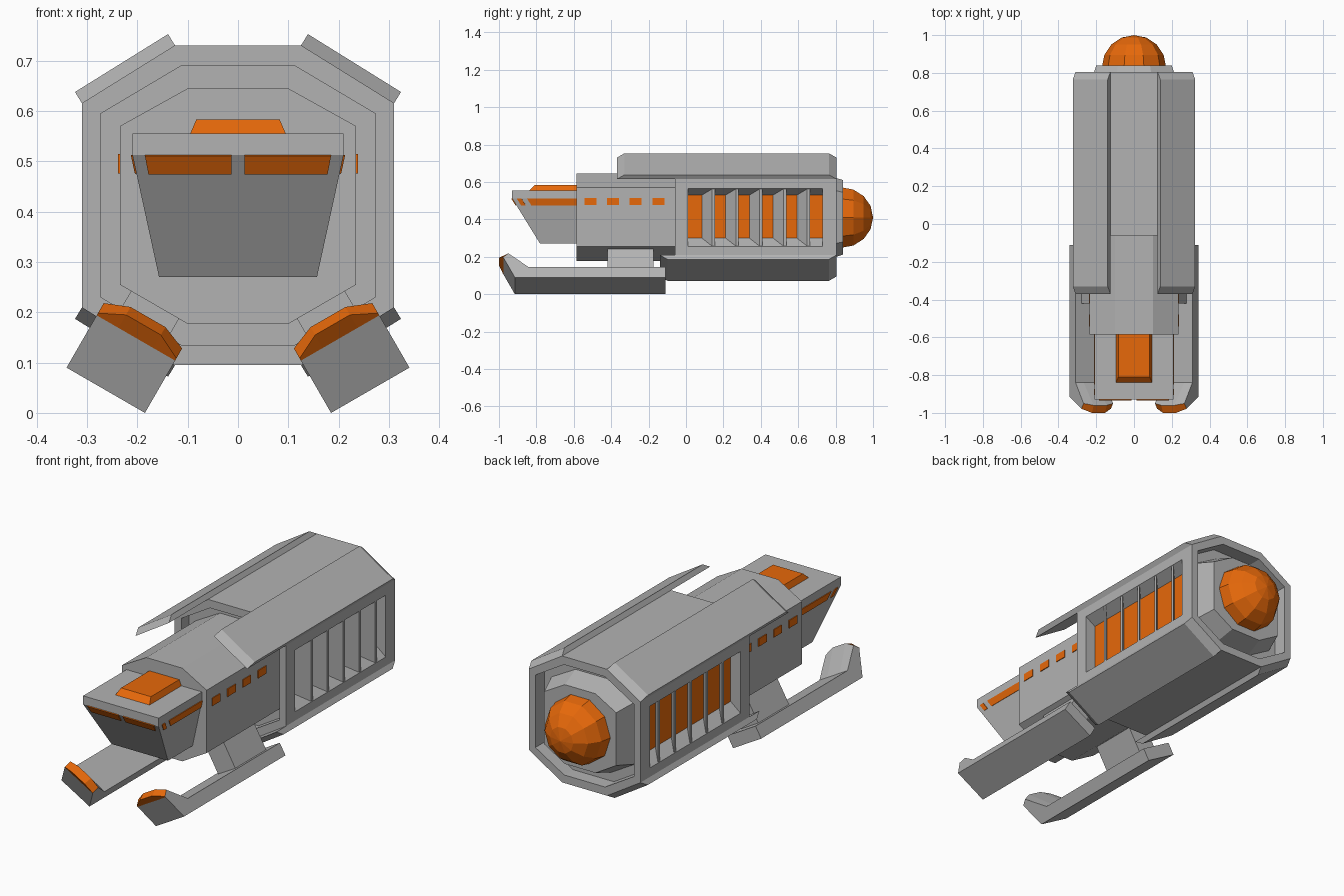
import bpy, bmesh, math
from mathutils import Matrix, Vector

if "Cube" in bpy.data.objects:
    bpy.data.objects.remove(bpy.data.objects["Cube"])


def material(name, rgb):
    m = bpy.data.materials.new(name)
    m.use_nodes = True
    m.diffuse_color = (*rgb, 1)
    m.node_tree.nodes["Principled BSDF"].inputs["Base Color"].default_value = (*rgb, 1)
    return m


GRAY = material("hull gray", (0.45, 0.45, 0.45))
ORANGE = material("glow orange", (0.80, 0.14, 0.003))


def finish(name, bm, mats, mirror=False):
    bmesh.ops.recalc_face_normals(bm, faces=bm.faces[:])
    mesh = bpy.data.meshes.new(name)
    bm.to_mesh(mesh)
    bm.free()
    for m in mats:
        mesh.materials.append(m)
    ob = bpy.data.objects.new(name, mesh)
    bpy.context.collection.objects.link(ob)
    if mirror:
        ob.modifiers.new("Mirror", 'MIRROR').use_mirror_merge = False
    return ob


def loft(rings, accent=()):
    """Skin matching rings of points; strips listed in accent get the second material."""
    bm = bmesh.new()
    rows = [[bm.verts.new(p) for p in ring] for ring in rings]
    n = len(rows[0])
    for a, b in zip(rows, rows[1:]):
        for i in range(n):
            j = (i + 1) % n
            f = bm.faces.new((a[i], a[j], b[j], b[i]))
            f.material_index = int(i in accent)
    bm.faces.new(rows[0])
    bm.faces.new(rows[-1])
    return bm


def octagon(y, half, flat, bottom, low, high, top):
    right = [(flat, bottom), (half, low), (half, high), (flat, top)]
    outline = right + [(-x, z) for x, z in reversed(right)]
    return [(x, y, z) for x, z in outline]


def plate(name, pts, offset, mat, mirror=True):
    out = [Vector(p) + Vector(offset) for p in pts]
    return finish(name, loft([pts, out]), [mat], mirror)


def push(bm, face, offset):
    new = bmesh.ops.extrude_discrete_faces(bm, faces=[face])["faces"][0]
    bmesh.ops.translate(bm, verts=new.verts[:], vec=offset)
    return new


# Outer shell with recessed ends and framed side openings
WIN_Y, WIN_Z, WIN_IN = (0.01, 0.73), (0.255, 0.565), (0.30, 0.53)
shell = loft([octagon(y, 0.31, 0.125, 0.095, 0.21, 0.615, 0.73) for y in (-0.06, 0.805)])
bmesh.ops.recalc_face_normals(shell, faces=shell.faces[:])
for face in shell.faces[:]:
    nrm = face.normal.copy()
    if abs(nrm.y) > 0.9:
        bmesh.ops.inset_individual(shell, faces=[face], thickness=0.042)
        push(shell, face, (0, -0.07 if nrm.y > 0 else 0.06, 0))
    elif abs(nrm.x) > 0.9:
        mid = face.calc_center_median()
        frame = push(shell, face, (0, 0, 0))
        for v in frame.verts:
            v.co.y = WIN_Y[v.co.y > mid.y]
            v.co.z = WIN_Z[v.co.z > mid.z]
        glow = push(shell, frame, (-0.055 * nrm.x, 0, 0))
        for v in glow.verts:
            v.co.z = WIN_IN[v.co.z > mid.z]
        glow.material_index = 1
finish("outer_shell", shell, [GRAY, ORANGE])

# Angled slats in the side openings
for i in range(5):
    y = 0.085 + 0.127 * i
    inner = [(0.255, y, 0.30), (0.255, y + 0.015, 0.30), (0.255, y + 0.015, 0.53), (0.255, y, 0.53)]
    outer = [(0.308, py + 0.055, 0.257 if pz < 0.4 else 0.563) for _, py, pz in inner]
    finish(f"slat_{i + 1}", loft([inner, outer]), [GRAY], True)


# Armor plates over the sloped sides
def armor(name, side, peak, shift, y0, y1, bevel):
    def rect(dx, dz, inset):
        return [(p[0] + dx, y, p[1] + dz) for p, y in
                ((side, y0 + inset), (side, y1 - inset), (peak, y1 - inset), (peak, y0 + inset))]
    finish(name, loft([rect(0, 0, 0), rect(*shift, bevel)]), [GRAY], True)


armor("upper_armor", (0.31, 0.615), (0.125, 0.73), (0.014, 0.023), -0.37, 0.805, 0.04)
armor("lower_armor", (0.31, 0.21), (0.125, 0.095), (0.014, -0.023), -0.14, 0.805, 0.04)

# Middle body and rear collar
finish("middle_body", loft([octagon(y, 0.235, 0.1, 0.177, 0.255, 0.57, 0.645)
                            for y in (-0.585, 0.01)]), [GRAY])
finish("rear_collar", loft([octagon(0.73, 0.235, 0.1, 0.177, 0.255, 0.57, 0.645),
                            octagon(0.84, 0.2, 0.085, 0.212, 0.28, 0.545, 0.61)]), [GRAY])

# Faceted engine dome
dome = bmesh.new()
bmesh.ops.create_uvsphere(dome, u_segments=10, v_segments=8, radius=0.17,
                          matrix=Matrix.Translation((0, 0.83, 0.41))
                          @ Matrix.Rotation(math.pi / 2, 4, 'X')
                          @ Matrix.Rotation(math.pi / 2, 4, 'Z'))
finish("engine_dome", dome, [ORANGE])

# Cockpit: tapered cabin under a flat roof slab
ROOF, BROW, FLOOR, BACK = 0.555, 0.513, 0.27, -0.58


def cabin(z):
    t = max(0, (BROW - z) / (BROW - FLOOR))
    return 0.21 - 0.053 * t, -0.93 + 0.15 * t


def cabin_ring(z):
    w, y = cabin(z)
    return [(-w, y, z), (w, y, z), (w, BACK, z), (-w, BACK, z)]


finish("cockpit", loft([cabin_ring(z) for z in (FLOOR, BROW, ROOF)]), [GRAY])

# Cockpit windows
SILL = 0.476
(wt, yt), (wb, yb) = cabin(BROW), cabin(SILL)
plate("windshield", [(0.013, yt, BROW), (0.185, yt, BROW), (0.178, yb, SILL), (0.013, yb, SILL)],
      (0, -0.004, -0.002), ORANGE)
for name, a, b in (("side_window_small", 0.025, 0.05), ("side_window_long", 0.08, None)):
    ends = (yt + b, yb + b) if b else (BACK, BACK)
    plate(name, [(wt, yt + a, BROW), (wt, ends[0], BROW), (wb, ends[1], SILL), (wb, yb + a, SILL)],
          (0.003, 0, -0.001), ORANGE)

# Roof hatch
finish("roof_hatch", loft([
    [(-0.095, -0.838, ROOF), (0.095, -0.838, ROOF), (0.095, BACK, ROOF), (-0.095, BACK, ROOF)],
    [(-0.083, -0.81, 0.583), (0.083, -0.81, 0.583), (0.083, BACK, 0.583), (-0.083, BACK, 0.583)],
]), [ORANGE])

# Body portholes
for i in range(4):
    y = -0.543 + 0.121 * i
    plate(f"porthole_{i + 1}", [(0.233, y, 0.476), (0.233, y + 0.064, 0.476),
                                (0.233, y + 0.064, 0.515), (0.233, y, 0.515)], (0.006, 0, 0), ORANGE)


# Tilted skids: u runs across the skid, v along its thickness
def skid_point(u, y, v):
    c, s = math.cos(math.pi / 6), 0.5
    return (0.185 + u * c - v * s, y, u * s + v * c)


stations = []
for u, front, back in ((0, (-0.978, 0.125), (-0.95, 0.148)), (0.05, (-1.0, 0.15), (-0.96, 0.168)),
                       (0.13, (-1.0, 0.15), (-0.96, 0.168)), (0.18, (-0.978, 0.125), (-0.95, 0.148))):
    profile = [(-0.915, 0), (-0.975, 0.12), front, back, (-0.84, 0.063), (-0.11, 0.063), (-0.11, 0)]
    stations.append([skid_point(u, y, v) for y, v in profile])
finish("skid", loft(stations, accent=(1, 2)), [GRAY, ORANGE], True)

# Struts joining the skids to the body
finish("skid_strut", loft([[skid_point(u, y, v) for u, y in
                            ((0.035, -0.42), (0.145, -0.42), (0.145, -0.175), (0.035, -0.175))]
                           for v in (0.05, 0.21)]), [GRAY], True)
